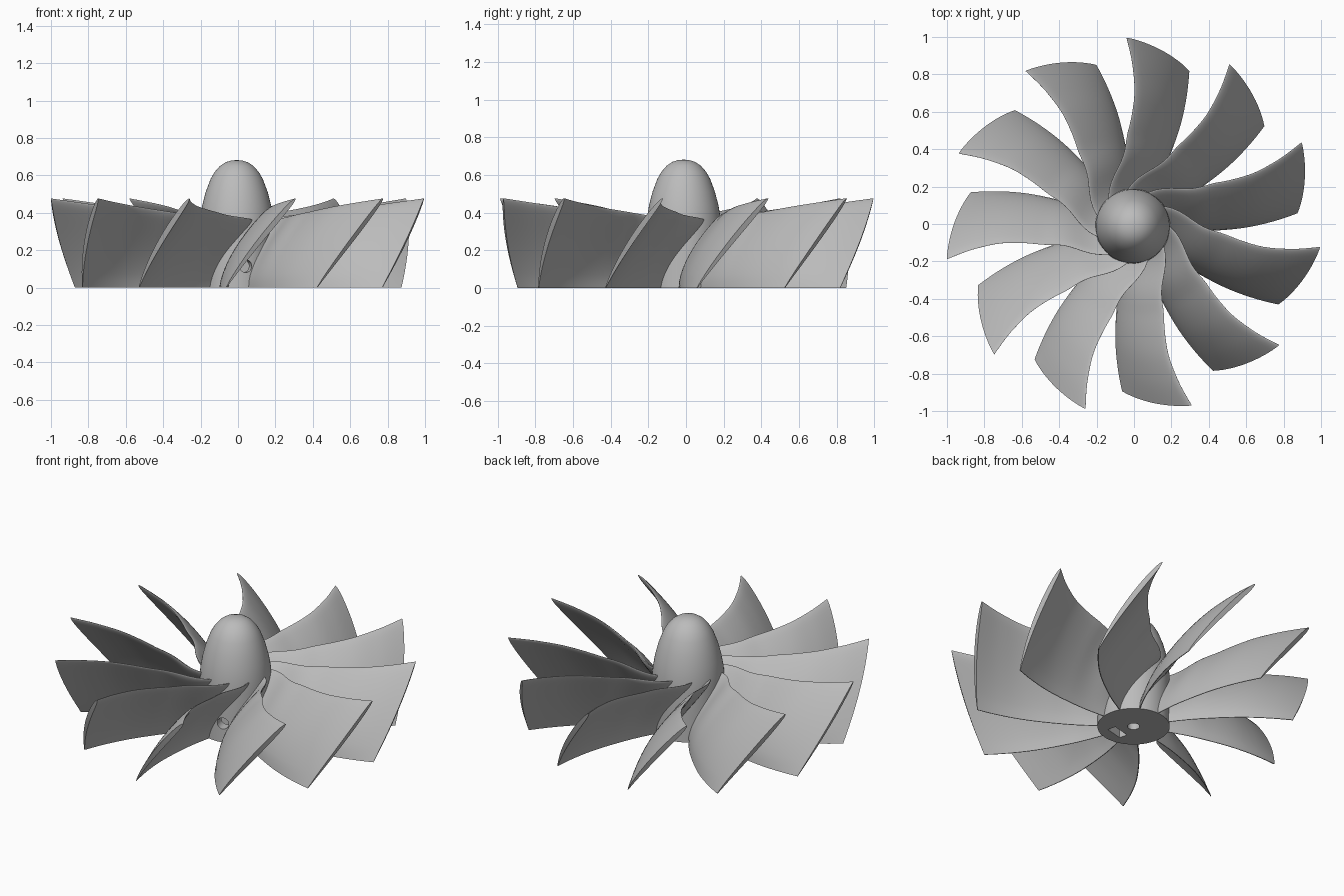
import bpy, bmesh, math
from mathutils import Matrix, Vector

if "Cube" in bpy.data.objects:
    bpy.data.objects.remove(bpy.data.objects["Cube"])

CENTRE = Vector((-0.007, -0.012, 0))
BLADES = 11

grey = bpy.data.materials.new("plain grey")
grey.use_nodes = True
grey.diffuse_color = (0.5, 0.5, 0.5, 1)
grey.node_tree.nodes["Principled BSDF"].inputs["Base Color"].default_value = (0.5, 0.5, 0.5, 1)


def add_object(name, mesh):
    obj = bpy.data.objects.new(name, mesh)
    bpy.context.collection.objects.link(obj)
    obj.location = CENTRE
    return obj


def finish(name, bm):
    bmesh.ops.recalc_face_normals(bm, faces=bm.faces)
    mesh = bpy.data.meshes.new(name)
    bm.to_mesh(mesh)
    bm.free()
    mesh.materials.append(grey)
    return add_object(name, mesh)


def select_only(obj):
    bpy.ops.object.select_all(action='DESELECT')
    obj.select_set(True)
    bpy.context.view_layer.objects.active = obj


def smooth(obj, angle):
    select_only(obj)
    bpy.ops.object.shade_smooth_by_angle(angle=math.radians(angle))


def spline(values, t):
    """Smooth curve through evenly spaced values, t from 0 to 1."""
    last = len(values) - 1
    x = min(max(t, 0), 1) * last
    i = min(int(x), last - 1)
    f = x - i
    b, c = values[i], values[i + 1]
    a = values[i - 1] if i else 2 * b - c
    d = values[i + 2] if i + 2 <= last else 2 * c - b
    return b + f * (c - a + f * (2*a - 5*b + 4*c - d + f * (3*(b - c) + d - a))) / 2


# Hub and domed nose: one turned profile
profile = [(0, 0), (0.2, 0), (0.2, 0.15), (0.2, 0.3), (0.196, 0.37), (0.184, 0.44),
           (0.166, 0.51), (0.14, 0.58), (0.118, 0.618), (0.09, 0.65), (0.06, 0.67),
           (0.03, 0.679), (0, 0.682)]
bm = bmesh.new()
verts = [bm.verts.new((r, 0, z)) for r, z in profile]
edges = [bm.edges.new(pair) for pair in zip(verts, verts[1:])]
bmesh.ops.spin(bm, geom=verts + edges, cent=(0, 0, 0), axis=(0, 0, 1),
               angle=math.tau, steps=72, use_duplicate=False)
bmesh.ops.remove_doubles(bm, verts=bm.verts, dist=0.0005)
hub = finish("hub", bm)


# Shaft bore, nut pocket and side screw hole
def cut(name, matrix, radius=None, size=None):
    bm = bmesh.new()
    if radius:
        bmesh.ops.create_cone(bm, cap_ends=True, segments=32, radius1=radius,
                              radius2=radius, depth=1, matrix=matrix)
    else:
        bmesh.ops.create_cube(bm, size=1, matrix=matrix @ Matrix.Diagonal((*size, 1)))
    cutter = finish(name, bm)
    cutter.hide_render = True
    mod = hub.modifiers.new(name, 'BOOLEAN')
    mod.operation = 'DIFFERENCE'
    mod.solver = 'EXACT'
    mod.object = cutter
    bpy.context.view_layer.update()
    select_only(hub)
    bpy.ops.object.modifier_apply(modifier=name)
    bpy.data.objects.remove(cutter)


turn = Matrix.Rotation(math.radians(14), 4, 'Z')
cut("shaft_bore", Matrix.Translation((0, 0, -0.15)), radius=0.034)
cut("nut_pocket", turn @ Matrix.Translation((0, -0.11, 0.05)), size=(0.11, 0.05, 0.25))
screw = turn @ Matrix.Translation((0, -0.61, 0.115)) @ Matrix.Rotation(math.pi / 2, 4, 'X')
cut("screw_hole", screw, radius=0.034)
smooth(hub, 35)

# Blade: swept, twisted surface with an aerofoil thickness
LEAD = [45, 10, 1, -2.5, -2, 0]            # sweep of upper edge, root to tip
TRAIL = [-32, -31, -29, -27, -24.5, -21.8]  # sweep of lower edge, root to tip


def surface(v, s):
    """Point at span v (root to tip) and height fraction s."""
    r = 0.17 + v * (0.715 + 0.125 * s)
    low, high = spline(TRAIL, v), spline(LEAD, v)
    a = math.radians(low + (high - low) * s ** (1.65 - 0.6 * v))
    return Vector((r * math.cos(a), r * math.sin(a), s * (0.36 + 0.117 * v)))


def skin(v, s, side):
    e = 0.002
    n = (surface(v + e, s) - surface(v - e, s)).cross(
        surface(v, min(s + e, 1)) - surface(v, max(s - e, 0))).normalized()
    u = 1 - s
    half = 0.013 * 2.6 * math.sqrt(u) * s + 0.002 * min(1, u * 20)
    p = surface(v, s) + n * half * side
    p.z = max(p.z, 0)
    return p


SPAN, CHORD = 28, 18
heights = [math.sin(math.pi / 2 * i / CHORD) for i in range(CHORD + 1)]
loop = [(s, 1) for s in heights] + [(s, -1) for s in reversed(heights[:-1])]
bm = bmesh.new()
rings = []
for i in range(SPAN + 1):
    v = 0.002 + 0.996 * i / SPAN
    rings.append([bm.verts.new(skin(v, s, side)) for s, side in loop])
for ring, outer in zip(rings, rings[1:]):
    for k in range(len(loop)):
        j = (k + 1) % len(loop)
        bm.faces.new((ring[k], ring[j], outer[j], outer[k]))
# Root and tip caps join matching points of both skins
for ring in (rings[0], rings[-1]):
    for k in range(CHORD):
        corners = [ring[k], ring[k + 1], ring[-2 - k], ring[-1 - k]]
        bm.faces.new(list(dict.fromkeys(corners)))
first = finish("blade_1", bm)
smooth(first, 40)

for i in range(BLADES):
    blade = first if i == 0 else add_object(f"blade_{i + 1}", first.data)
    blade.rotation_euler.z = math.radians(91.9) + math.tau * i / BLADES
